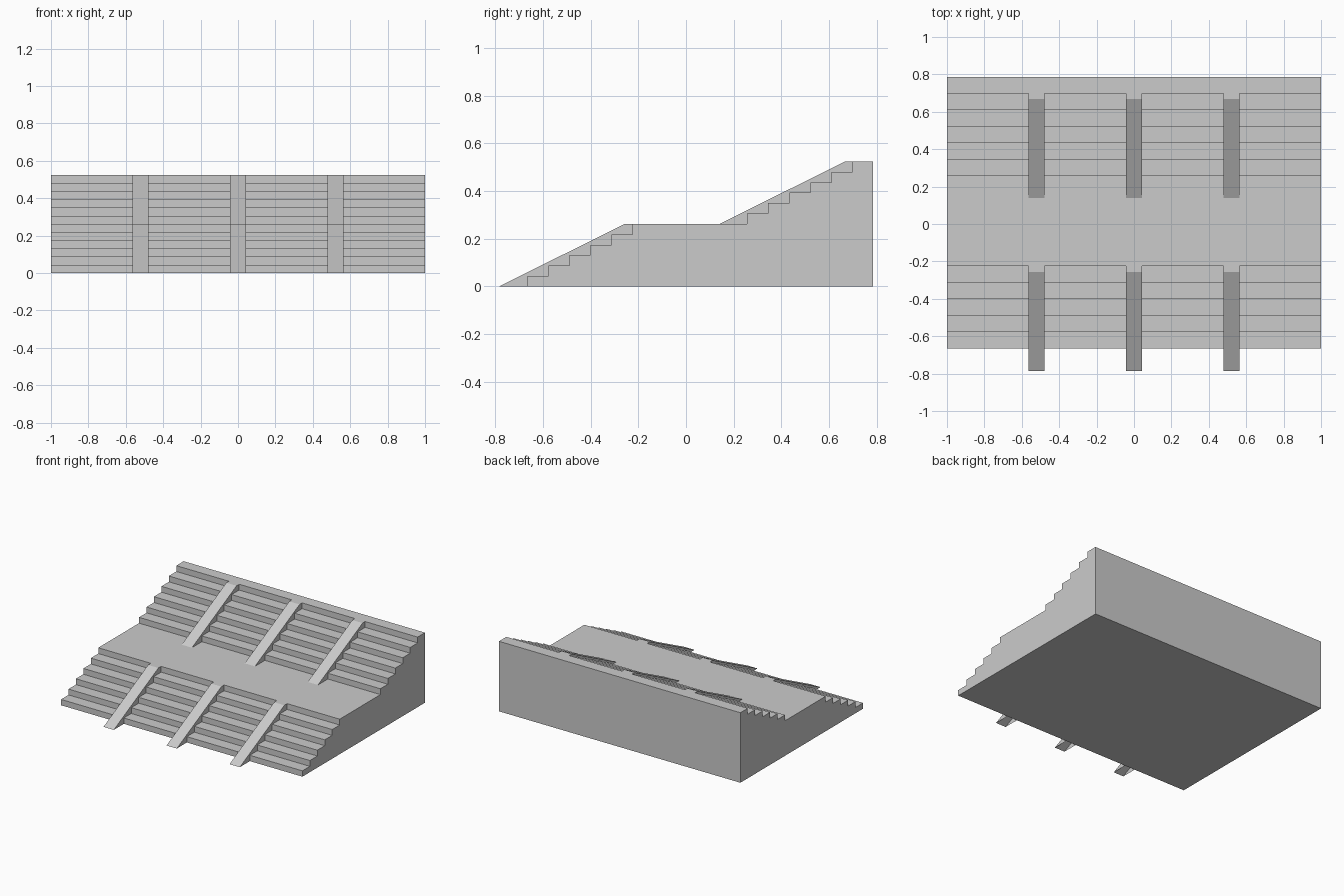
import bpy

if "Cube" in bpy.data.objects:
    bpy.data.objects.remove(bpy.data.objects["Cube"])

TREAD, RISE, STEPS = 0.0882, 0.0437, 6
BACK = 0.785
TOP = 2 * STEPS * RISE
RAMP_WIDTH = 0.085


def flight(y, z):
    """Stepped side profile climbing from (y, z): riser, tread, riser..."""
    pts = [(y, z)]
    for i in range(STEPS):
        pts.append((y + i * TREAD, z + (i + 1) * RISE))
        if i < STEPS - 1:
            pts.append((y + (i + 1) * TREAD, z + (i + 1) * RISE))
    return pts


def extrude(name, profile, x0, x1, open_edges=0):
    """Extrude a counter-clockwise (y, z) profile along x.
    The first open_edges edges get no wall."""
    n = len(profile)
    verts = [(x, y, z) for x in (x0, x1) for y, z in profile]
    faces = [tuple(range(n - 1, -1, -1)), tuple(range(n, 2 * n))]
    for i in range(open_edges, n):
        j = (i + 1) % n
        faces.append((n + i, i, j, n + j))
    mesh = bpy.data.meshes.new(name)
    mesh.from_pydata(verts, [], faces)
    obj = bpy.data.objects.new(name, mesh)
    bpy.context.collection.objects.link(obj)
    return obj


lower = flight(-0.666, 0)
upper = flight(0.257, STEPS * RISE)

# Solid staircase with a middle landing
climb = lower + upper + [(BACK, TOP)]
extrude("staircase", [(BACK, 0)] + climb[::-1], -1, 1)

# Three ramps over each flight, resting on the steps
for label, steps, foot, head in (("lower", lower, -BACK, -0.257),
                                 ("upper", upper, 0.14, 0.668)):
    z0, z1 = steps[0][1], steps[-1][1]
    profile = [(foot, z0)] + steps + [(head, z1)]
    for i, x in enumerate((-0.522, 0, 0.522)):
        extrude(f"{label}_ramp_{i + 1}", profile,
                x - RAMP_WIDTH / 2, x + RAMP_WIDTH / 2, open_edges=len(steps))
